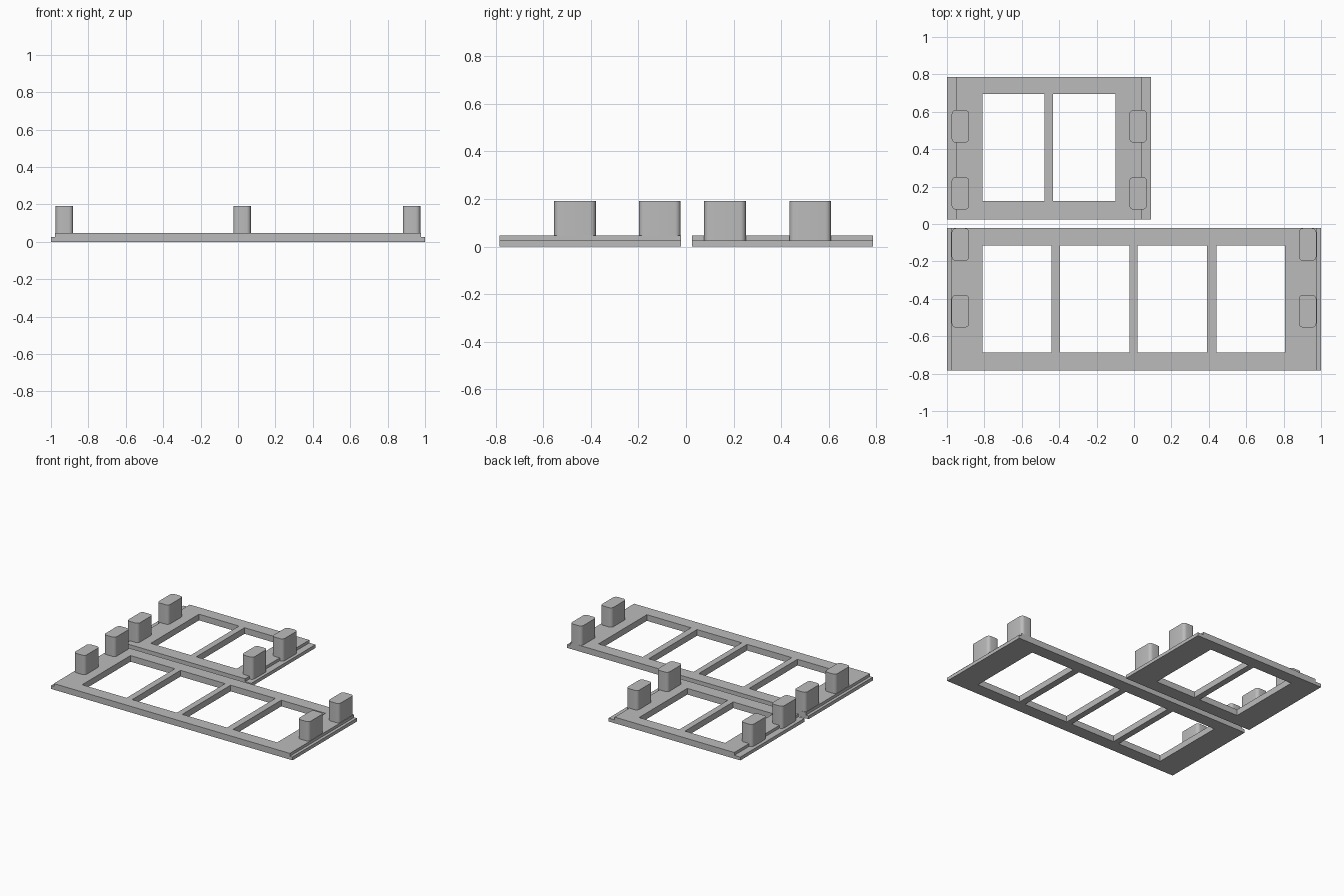
import bpy, bmesh
from mathutils import Vector

if "Cube" in bpy.data.objects:
    bpy.data.objects.remove(bpy.data.objects["Cube"], do_unlink=True)

grey = bpy.data.materials.new("plain grey")
grey.use_nodes = True
colour = (0.5, 0.5, 0.5, 1)
grey.diffuse_color = colour
grey.node_tree.nodes["Principled BSDF"].inputs["Base Color"].default_value = colour

LIP, TOP, PEG_TOP = 0.025, 0.046, 0.191
PEG_X, PEG_Y = 0.094, 0.175


def finish(name, bm):
    mesh = bpy.data.meshes.new(name)
    bmesh.ops.recalc_face_normals(bm, faces=bm.faces)
    bm.to_mesh(mesh)
    bm.free()
    mesh.materials.append(grey)
    obj = bpy.data.objects.new(name, mesh)
    bpy.context.collection.objects.link(obj)
    return obj


def frame(name, x_ends, step, windows, y_ends, window_y):
    """Flat frame with window openings and a lower lip at both ends."""
    xs = [x_ends[0], x_ends[0] + step]
    for w in windows:
        xs += w
    xs += [x_ends[1] - step, x_ends[1]]
    cuts = (xs, [y_ends[0], *window_y, y_ends[1]], [0, LIP, TOP])
    count = [len(c) - 1 for c in cuts]

    def solid(c):
        if any(i < 0 or i >= n for i, n in zip(c, count)):
            return False
        if c[2] == 1 and c[0] in (0, count[0] - 1):
            return False
        in_window = c[0] % 2 == 0 and 1 < c[0] < count[0] - 1 and c[1] == 1
        return not in_window

    # Make a face wherever a solid cell meets an empty one
    bm = bmesh.new()
    for cell in ((i, j, k) for i in range(count[0])
                 for j in range(count[1]) for k in range(count[2])):
        if not solid(cell):
            continue
        for axis in range(3):
            for side in (0, 1):
                near = list(cell)
                near[axis] += 2 * side - 1
                if solid(near):
                    continue
                u, v = (axis + 1) % 3, (axis + 2) % 3
                ring = []
                for du, dv in ((0, 0), (1, 0), (1, 1), (0, 1)):
                    at = list(cell)
                    at[axis] += side
                    at[u] += du
                    at[v] += dv
                    ring.append(bm.verts.new([cuts[a][at[a]] for a in range(3)]))
                bm.faces.new(ring if side else ring[::-1])
    bmesh.ops.remove_doubles(bm, verts=bm.verts, dist=0.0001)
    return finish(name, bm)


def peg(name, x, y, base):
    """Upright block with rounded vertical corners."""
    bm = bmesh.new()
    bmesh.ops.create_cube(bm, size=1)
    bmesh.ops.scale(bm, vec=(PEG_X, PEG_Y, PEG_TOP - base), verts=bm.verts)
    bmesh.ops.translate(bm, vec=Vector((x, y, (PEG_TOP + base) / 2)), verts=bm.verts)
    upright = [e for e in bm.edges
               if abs(e.verts[0].co.z - e.verts[1].co.z) > 0.01]
    bmesh.ops.bevel(bm, geom=upright, offset=0.024, segments=5,
                    profile=0.5, affect='EDGES')
    obj = finish(name, bm)
    bpy.ops.object.select_all(action='DESELECT')
    bpy.context.view_layer.objects.active = obj
    obj.select_set(True)
    bpy.ops.object.shade_smooth_by_angle()


# Long frame with four openings
frame("long_frame", (-1, 1), 0.022,
      [(-0.81, -0.442), (-0.395, -0.025), (0.02, 0.39), (0.44, 0.806)],
      (-0.783, -0.022), (-0.688, -0.116))

# Short frame with two openings
frame("short_frame", (-1, 0.092), 0.05,
      [(-0.81, -0.478), (-0.432, -0.098)],
      (0.025, 0.785), (0.124, 0.695))

# Pegs at the ends of both frames
for part, x_list, y_list, base in (
        ("long_frame_peg", (-0.928, 0.928), (-0.466, -0.11), TOP),
        ("short_frame_peg", (-0.928, 0.022), (0.164, 0.522), LIP)):
    for side, x in zip(("right", "left"), x_list):
        for place, y in zip(("front", "back"), y_list):
            peg(f"{part}_{place}_{side}", x, y, base)
